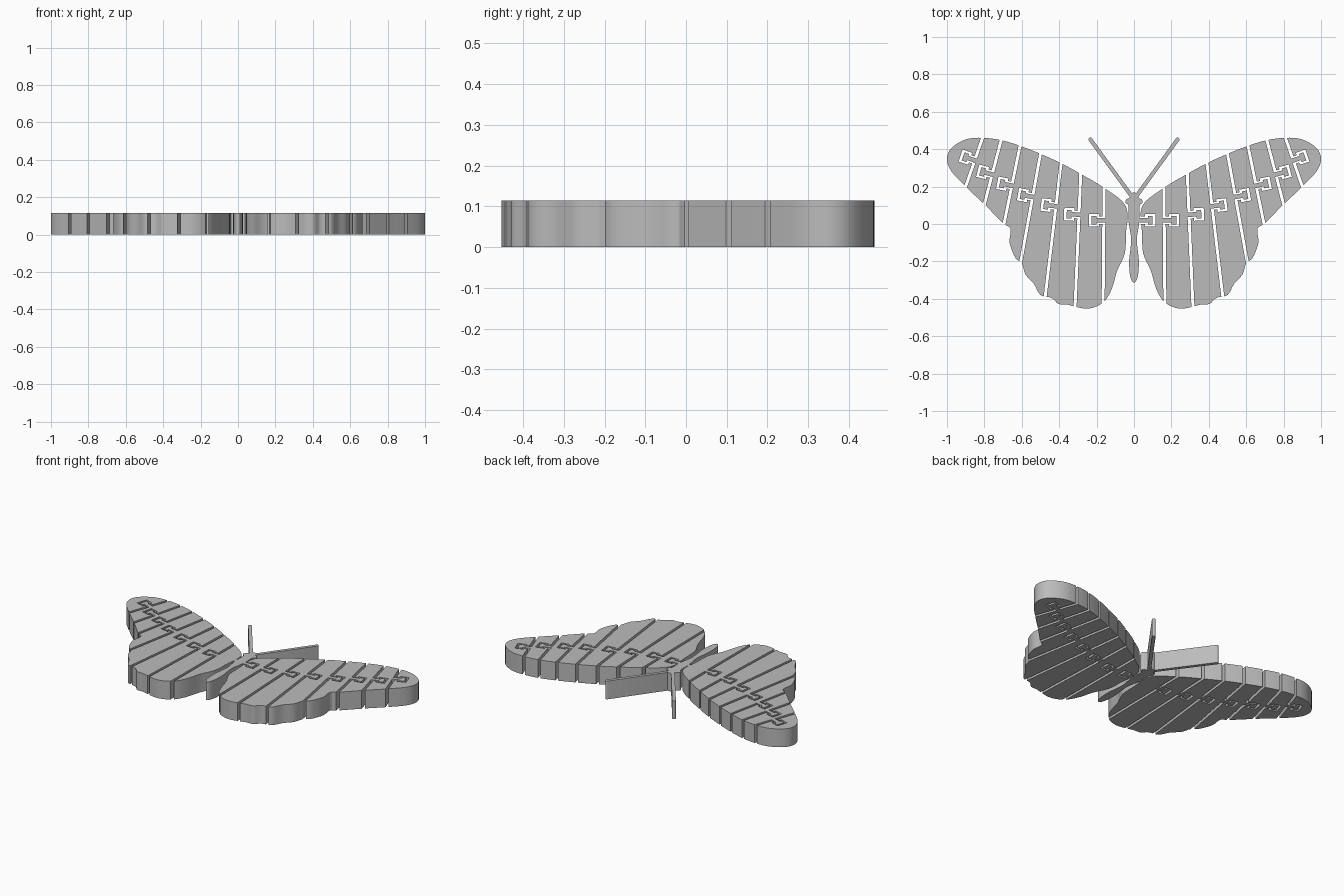
import bpy, bmesh, math
from mathutils import Vector

cube = bpy.data.objects.get("Cube")
if cube:
    bpy.data.objects.remove(cube, do_unlink=True)

HEIGHT = 0.115
SLIT = 0.008  # half width of the gaps between segments

grey = bpy.data.materials.new("plain_grey")
grey.use_nodes = True
grey.diffuse_color = (0.5, 0.5, 0.5, 1)
grey.node_tree.nodes["Principled BSDF"].inputs["Base Color"].default_value = (0.5, 0.5, 0.5, 1)


def spline(pts, steps=4):
    """Closed smooth curve through the points."""
    pts = [Vector(p) for p in pts]
    n, out = len(pts), []
    for i in range(n):
        a, b, c, d = (pts[(i + k - 1) % n] for k in range(4))
        for s in range(steps):
            t = s / steps
            out.append(0.5 * (2 * b + (c - a) * t + (2 * a - 5 * b + 4 * c - d) * t ** 2
                              + (3 * b - a - 3 * c + d) * t ** 3))
    return out


def prism(name, pts, side=1, planes=(), z0=0.0, z1=HEIGHT):
    """Extruded flat outline, trimmed by (point, outward normal) planes."""
    bm = bmesh.new()
    face = bm.faces.new([bm.verts.new((p[0], p[1], z0)) for p in pts])
    for co, no in planes:
        geom = bm.verts[:] + bm.edges[:] + bm.faces[:]
        bmesh.ops.bisect_plane(bm, geom=geom, plane_co=co.to_3d(), plane_no=no.to_3d(),
                               clear_outer=True)
    top = bmesh.ops.extrude_face_region(bm, geom=bm.faces[:])["geom"]
    for v in top:
        if isinstance(v, bmesh.types.BMVert):
            v.co.z = z1
    for v in bm.verts:
        v.co.x *= side
    bmesh.ops.recalc_face_normals(bm, faces=bm.faces[:])
    mesh = bpy.data.meshes.new(name)
    bm.to_mesh(mesh)
    bm.free()
    mesh.materials.append(grey)
    ob = bpy.data.objects.new(name, mesh)
    bpy.context.collection.objects.link(ob)
    return ob


def combine(ob, tool, operation):
    """Apply a boolean and remove the helper."""
    mod = ob.modifiers.new("cut", "BOOLEAN")
    mod.operation, mod.object, mod.solver = operation, tool, "EXACT"
    graph = bpy.context.evaluated_depsgraph_get()
    mesh = bpy.data.meshes.new_from_object(ob.evaluated_get(graph))
    ob.modifiers.clear()
    ob.data = mesh
    bpy.data.objects.remove(tool, do_unlink=True)


def tee(hinge, start, neck, near, far, head):
    """T-shaped outline reaching outward from a hinge point."""
    co, out = hinge
    along = Vector((-out.y, out.x))
    half = [(start, neck), (near, neck), (near, head), (far, head)]
    loop = half + [(d, -w) for d, w in reversed(half)]
    return [co + out * d + along * w for d, w in loop]


def tongue(hinge, side):
    return prism("tongue", tee(hinge, -0.02, 0.012, 0.04, 0.066, 0.023), side)


def pocket(hinge, side):
    return prism("pocket", tee(hinge, -0.012, 0.02, 0.026, 0.08, 0.034), side,
                 z0=-0.05, z1=HEIGHT + 0.05)


def finish(ob):
    bpy.ops.object.select_all(action="DESELECT")
    ob.select_set(True)
    bpy.context.view_layer.objects.active = ob
    bpy.ops.object.shade_smooth_by_angle(angle=math.radians(30))


# Wing outline, from the body over the leading edge to the scalloped rear
wing = spline([
    (.043, .095), (.16, .193), (.28, .265), (.39, .325), (.5, .375), (.61, .418),
    (.71, .448), (.81, .461), (.9, .452), (.977, .405), (1, .345), (.975, .28),
    (.9, .2), (.8, .105), (.7, .005), (.66, -.025), (.665, -.1), (.635, -.18),
    (.6, -.21), (.58, -.27), (.535, -.32), (.5, -.38), (.44, -.395), (.405, -.427),
    (.36, -.43), (.315, -.442), (.24, -.452), (.165, -.42), (.12, -.35), (.09, -.25),
    (.05, -.16), (.043, -.05)])

# Slits: top point, bottom point, hinge height
slits = [((.16, .2), (.165, -.42), .02), ((.285, .265), (.315, -.44), .05),
         ((.39, .325), (.475, -.39), .095), ((.5, .375), (.605, -.2), .145),
         ((.61, .415), (.695, 0), .205), ((.71, .45), (.8, .105), .265),
         ((.81, .46), (.9, .2), .34)]
hinges = [(Vector((.034, .02)), Vector((1, 0)))]
for a, b, y in slits:
    a, b = Vector(a), Vector(b)
    line = b - a
    hinges.append((a + line * ((y - a.y) / line.y), Vector((-line.y, line.x)).normalized()))

# Wing segments, each with a pocket inside and a tongue outside
for side, label in ((1, "left"), (-1, "right")):
    for i, (co, out) in enumerate(hinges):
        planes = []
        if i:
            planes.append((co + out * SLIT, -out))
        last = i == len(hinges) - 1
        if not last:
            co2, out2 = hinges[i + 1]
            planes.append((co2 - out2 * SLIT, out2))
        seg = prism(f"{label}_wing_segment_{i + 1}", wing, side, planes)
        combine(seg, pocket(hinges[i], side), "DIFFERENCE")
        if not last:
            combine(seg, tongue(hinges[i + 1], side), "UNION")
        finish(seg)

# Body with head, shoulders and abdomen
half = [(.018, .165), (.02, .145), (.042, .13), (.045, .112), (.03, .096), (.03, .03),
        (.024, -.02), (.015, -.08), (.02, -.14), (.026, -.2), (.022, -.27), (.009, -.308)]
body = prism("body", spline(half + [(-x, y) for x, y in reversed(half)]))
for side in (1, -1):
    combine(body, tongue(hinges[0], side), "UNION")
finish(body)

# Antennae: upright blades with rounded ends
root, tip, radius = Vector((.012, .148)), Vector((.233, .452)), 0.0105
heading = math.atan2(tip.y - root.y, tip.x - root.x)
blade = []
for centre, turn in ((tip, -math.pi / 2), (root, math.pi / 2)):
    for k in range(9):
        ang = heading + turn + math.pi * k / 8
        blade.append(centre + radius * Vector((math.cos(ang), math.sin(ang))))
for side, label in ((1, "left"), (-1, "right")):
    finish(prism(f"{label}_antenna", blade, side))
